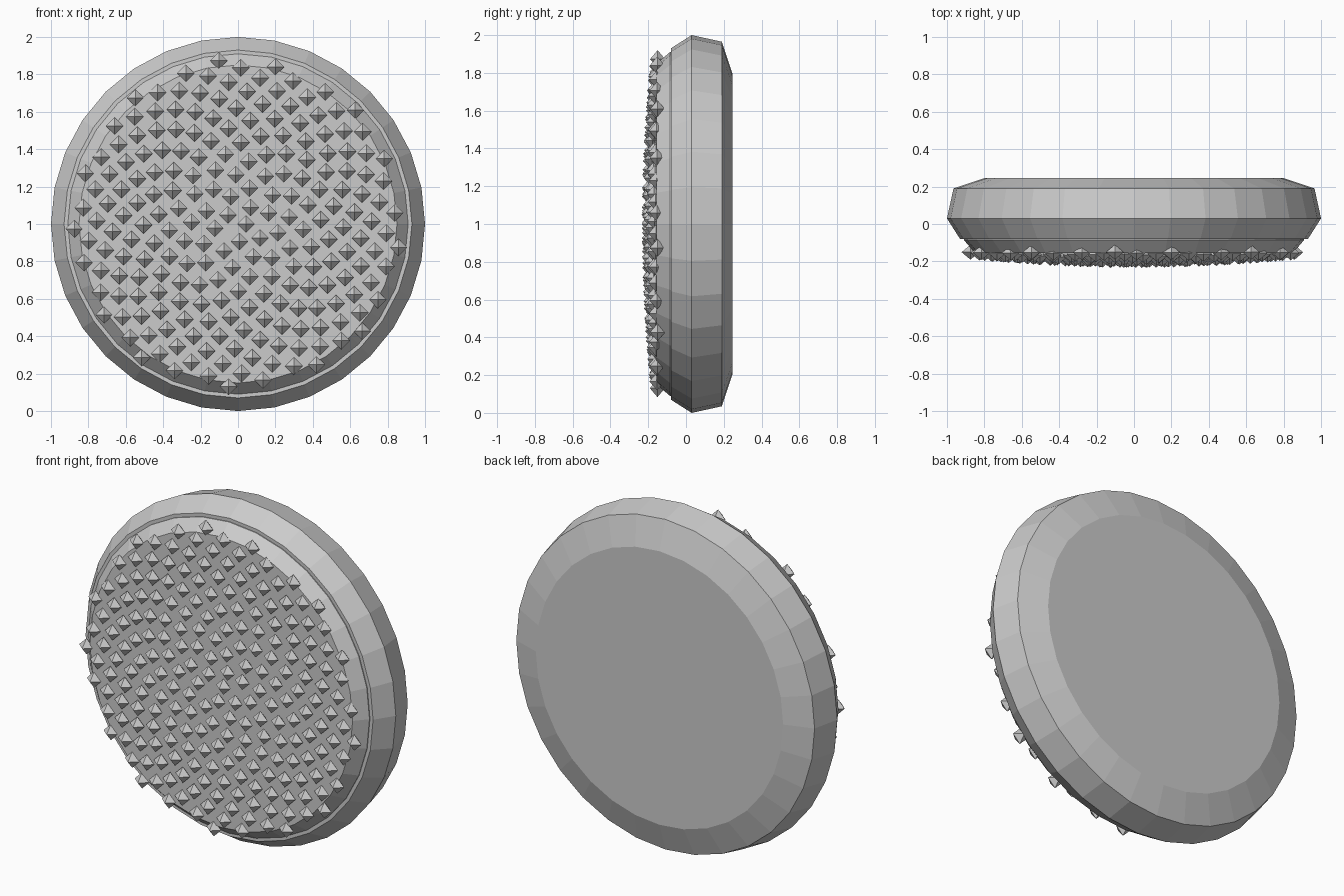
import bpy, bmesh, math
from mathutils import Vector, Matrix

cube = bpy.data.objects.get("Cube")
if cube:
    bpy.data.objects.remove(cube)

grey = bpy.data.materials.new("plain grey")
grey.use_nodes = True
grey.diffuse_color = (0.6, 0.6, 0.6, 1)
grey.node_tree.nodes["Principled BSDF"].inputs["Base Color"].default_value = (0.6, 0.6, 0.6, 1)


def finish(name, bm):
    bmesh.ops.recalc_face_normals(bm, faces=bm.faces)
    mesh = bpy.data.meshes.new(name)
    bm.to_mesh(mesh)
    bm.free()
    mesh.materials.append(grey)
    obj = bpy.data.objects.new(name, mesh)
    bpy.context.collection.objects.link(obj)
    return obj


def turned_disc(name, profile, sides=32):
    """Stack rings of (radius, y) around the y axis and cap both ends."""
    bm = bmesh.new()
    rings = []
    for radius, y in profile:
        angles = [math.tau * i / sides for i in range(sides)]
        rings.append([bm.verts.new((radius * math.cos(a), y, 1 + radius * math.sin(a)))
                      for a in angles])
    for a, b in zip(rings, rings[1:]):
        for i in range(sides):
            j = (i + 1) % sides
            bm.faces.new((a[i], a[j], b[j], b[i]))
    bm.faces.new(rings[0])
    bm.faces.new(rings[-1])
    return finish(name, bm)


# Bevelled backing shell and the raised front pad
turned_disc("shell", [(0.80, 0.245), (0.965, 0.19), (1.0, 0.03), (0.93, -0.08)])
turned_disc("front_pad", [(0.91, -0.07), (0.91, -0.085), (0.85, -0.155)])

# Small diamond studs set out in a sunflower spiral over a shallow dome
COUNT, SPREAD, SIZE = 220, 0.882, 0.047
golden = math.pi * (3 - math.sqrt(5))
bm = bmesh.new()
for n in range(COUNT):
    t = (n + 0.5) / COUNT
    r, a = SPREAD * math.sqrt(t), n * golden
    y = -0.195 + 0.045 * t
    place = Matrix.Translation((r * math.cos(a), y, 1 + r * math.sin(a)))
    verts = [bm.verts.new(place @ Vector(p)) for p in
             ((SIZE, 0, 0), (0, 0, SIZE), (-SIZE, 0, 0), (0, 0, -SIZE))]
    tip = bm.verts.new(place @ Vector((0, -0.04, 0)))
    root = bm.verts.new(place @ Vector((0, 0.04, 0)))
    for i in range(4):
        for end in (tip, root):
            bm.faces.new((verts[i], verts[(i + 1) % 4], end))
finish("studs", bm)
